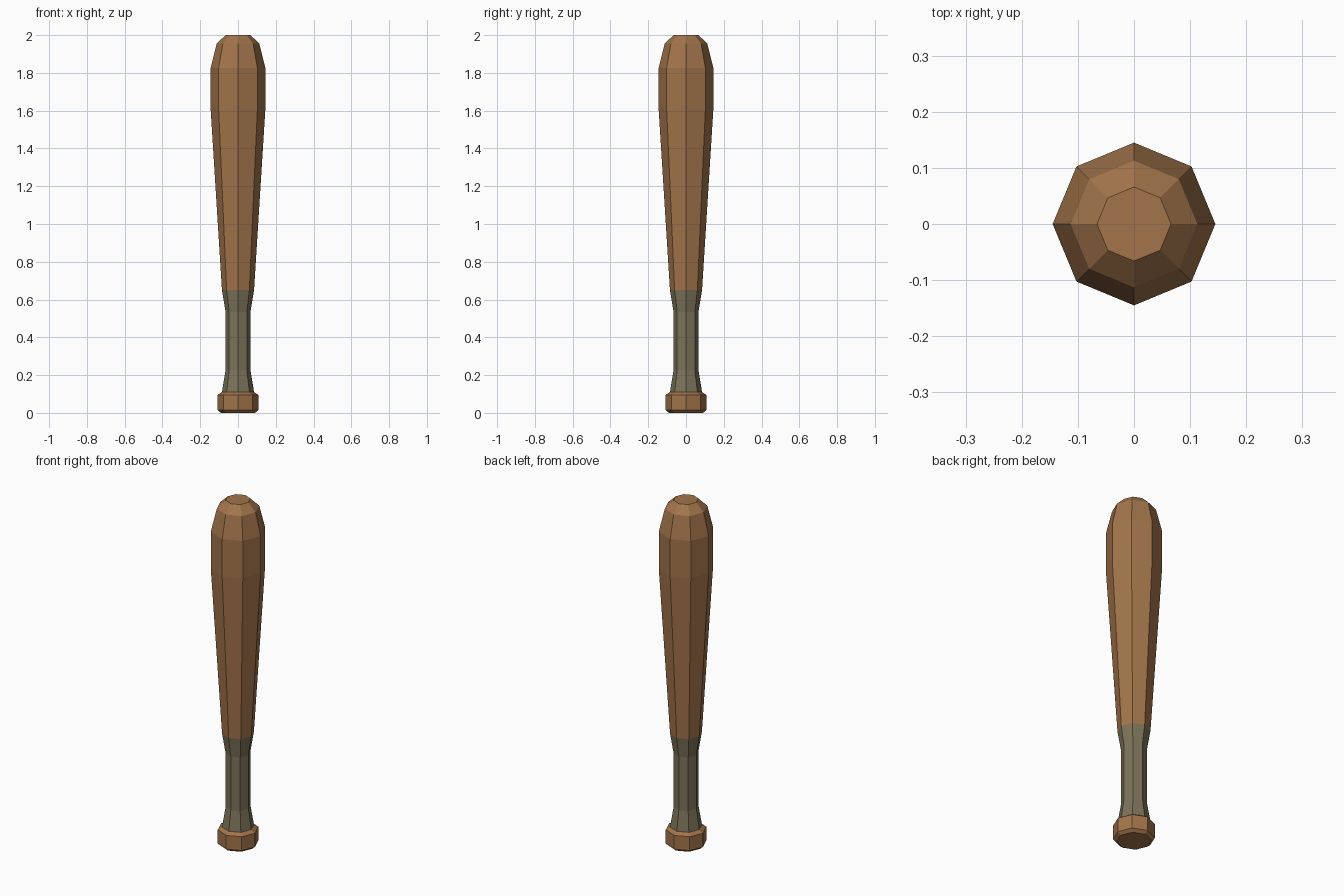
import bpy, bmesh
from math import cos, sin, pi

if "Cube" in bpy.data.objects:
    bpy.data.objects.remove(bpy.data.objects["Cube"])

SIDES = 8


def material(name, color):
    m = bpy.data.materials.new(name)
    m.diffuse_color = (*color, 1)
    m.use_nodes = True
    m.node_tree.nodes["Principled BSDF"].inputs["Base Color"].default_value = m.diffuse_color
    return m


def lathe(name, profile, mat, cap_bottom=False, cap_top=False):
    """Eight-sided flat-shaded turning from (radius, z) points, bottom to top."""
    bm = bmesh.new()
    rings = [[bm.verts.new((r * cos(2 * pi * i / SIDES), r * sin(2 * pi * i / SIDES), z))
              for i in range(SIDES)] for r, z in profile]
    for low, high in zip(rings, rings[1:]):
        for i in range(SIDES):
            j = (i + 1) % SIDES
            bm.faces.new((low[i], low[j], high[j], high[i]))
    if cap_bottom:
        bm.faces.new(rings[0][::-1])
    if cap_top:
        bm.faces.new(rings[-1])
    mesh = bpy.data.meshes.new(name)
    bm.to_mesh(mesh)
    bm.free()
    mesh.materials.append(mat)
    obj = bpy.data.objects.new(name, mesh)
    bpy.context.collection.objects.link(obj)
    return obj


wood = material("wood", (0.36, 0.175, 0.07))
wrap = material("grip_wrap", (0.2, 0.17, 0.1))

# Knob at the foot, with chamfered rims
lathe("knob", [(0.09, 0), (0.108, 0.015), (0.108, 0.095), (0.085, 0.11)],
      wood, cap_bottom=True)

# Wrapped handle, flared at both ends
lathe("grip", [(0.085, 0.11), (0.066, 0.225), (0.066, 0.535), (0.085, 0.65)], wrap)

# Tapered barrel with a rounded, flat-topped end
lathe("barrel", [(0.085, 0.65), (0.145, 1.61), (0.145, 1.825), (0.113, 1.955), (0.066, 2)],
      wood, cap_top=True)
